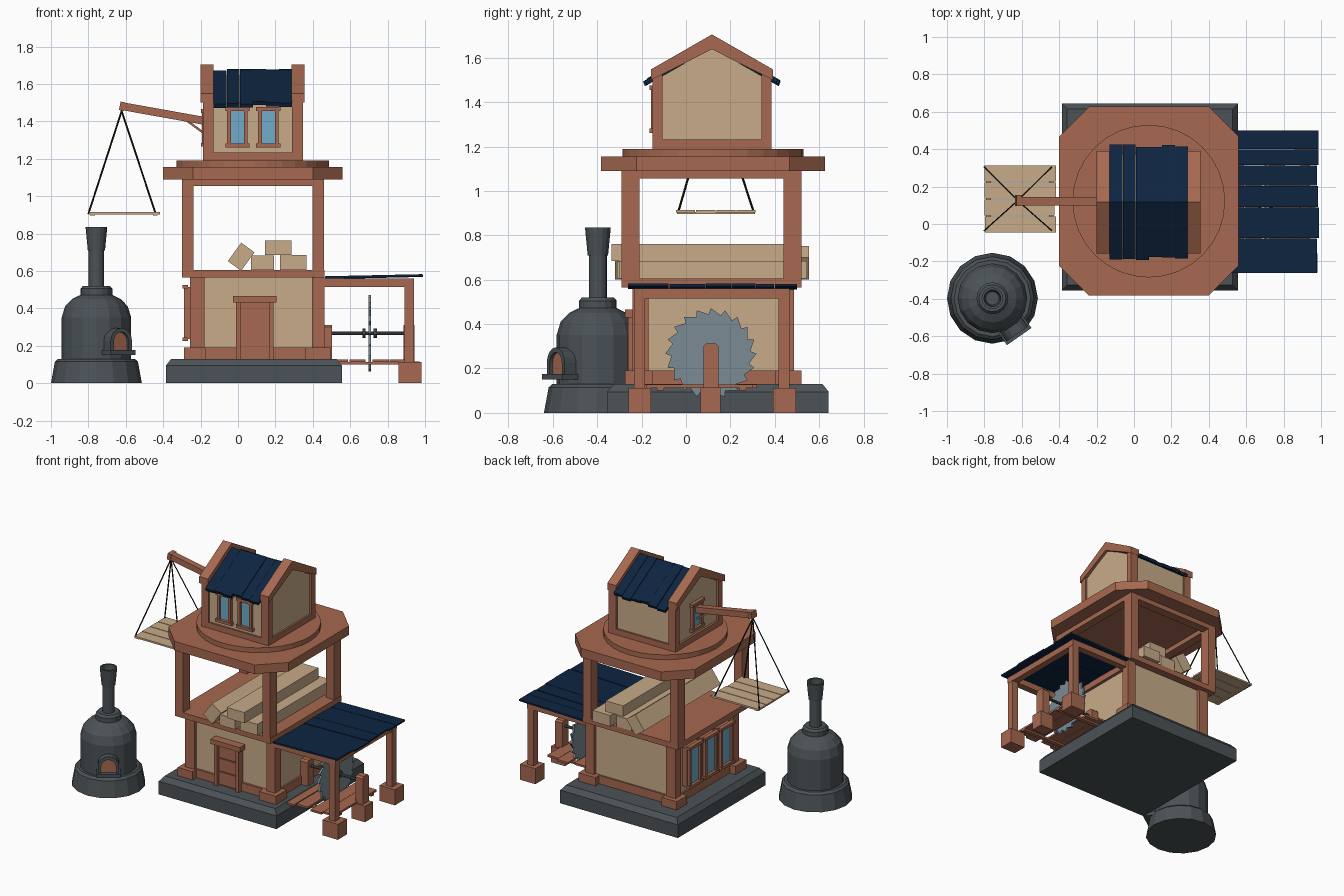
import bpy, bmesh, math, random
from mathutils import Matrix, Vector

random.seed(4)


def mat(name, r, g, b):
    m = bpy.data.materials.new(name)
    m.diffuse_color = (r, g, b, 1)
    return m


WOOD = mat("red brown wood", 0.38, 0.14, 0.08)
TAN = mat("pale timber", 0.58, 0.41, 0.25)
NAVY = mat("navy roof", 0.004, 0.018, 0.051)
STONE = mat("dark grey", 0.07, 0.084, 0.092)
GLASS = mat("blue glass", 0.16, 0.41, 0.60)
STEEL = mat("blade steel", 0.20, 0.26, 0.30)
ROPE = mat("dark rope", 0.017, 0.012, 0.010)


def finish(name, bm, m, mx=None):
    if mx is not None:
        bm.transform(mx)
    bmesh.ops.recalc_face_normals(bm, faces=bm.faces)
    me = bpy.data.meshes.new(name)
    bm.to_mesh(me)
    bm.free()
    me.materials.append(m)
    ob = bpy.data.objects.new(name, me)
    bpy.context.collection.objects.link(ob)
    return ob


def prism(name, pts, axis, c0, c1, m, mx=None):
    """Extrude a 2D outline along x (pts are y,z), y (x,z) or z (x,y)."""
    put = {'x': lambda p, c: (c, p[0], p[1]), 'y': lambda p, c: (p[0], c, p[1]),
           'z': lambda p, c: (p[0], p[1], c)}[axis]
    bm = bmesh.new()
    a = [bm.verts.new(put(p, c0)) for p in pts]
    b = [bm.verts.new(put(p, c1)) for p in pts]
    bm.faces.new(a)
    bm.faces.new(b)
    for i in range(len(pts)):
        j = (i + 1) % len(pts)
        bm.faces.new((a[i], a[j], b[j], b[i]))
    return finish(name, bm, m, mx)


def box(name, x0, x1, y0, y1, z0, z1, m, mx=None):
    return prism(name, [(x0, y0), (x1, y0), (x1, y1), (x0, y1)], 'z', z0, z1, m, mx)


def beam(name, p, q, w, h, m):
    """Bar from p to q, w wide and h high."""
    p, q = Vector(p), Vector(q)
    d = q - p
    rot = d.to_track_quat('X', 'Z').to_matrix().to_4x4()
    return box(name, 0, d.length, -w / 2, w / 2, -h / 2, h / 2, m, Matrix.Translation(p) @ rot)


def lathe(name, prof, n, m, mx):
    bm = bmesh.new()
    rings = [[bm.verts.new((r * math.cos(2 * math.pi * i / n), r * math.sin(2 * math.pi * i / n), z))
              for i in range(n)] for r, z in prof]
    for a, b in zip(rings, rings[1:]):
        for i in range(n):
            j = (i + 1) % n
            bm.faces.new((a[i], a[j], b[j], b[i]))
    bm.faces.new(rings[0])
    bm.faces.new(rings[-1])
    return finish(name, bm, m, mx)


def window(name, mx, w, h):
    """Framed window in local x,z facing -y, centred on the origin."""
    box(name + "_glass", -w / 2, w / 2, -0.004, 0.004, -h / 2, h / 2, GLASS, mx)
    for s in (-1, 1):
        box(name + "_jamb", s * w / 2 - 0.01, s * w / 2 + 0.01, -0.018, 0.005, -h / 2, h / 2, WOOD, mx)
        box(name + "_rail", -w / 2 - 0.02, w / 2 + 0.02, -0.024, 0.005,
            s * h / 2 - 0.01, s * h / 2 + 0.01, WOOD, mx)


T = Matrix.Translation
FACE_LEFT = Matrix.Rotation(-math.pi / 2, 4, 'Z')

# stone base with bevelled top
bx = lambda i: [(-0.385 + i, -0.355 + i), (0.555 - i, -0.355 + i), (0.555 - i, 0.643 - i), (-0.385 + i, 0.643 - i)]
prism("stone_base", bx(0), 'z', 0, 0.095, STONE)
top = prism("stone_base_top", bx(0), 'z', 0.095, 0.13, STONE)
for v in top.data.vertices:
    if v.co.z > 0.12:
        v.co.x += 0.028 if v.co.x < 0 else -0.028
        v.co.y += 0.028 if v.co.y < 0 else -0.028

# ground floor walls, corner posts, feet and sills
box("ground_walls", -0.235, 0.44, -0.215, 0.465, 0.13, 0.565, TAN)
for x0, x1, f0, f1 in ((-0.257, -0.18, -0.29, -0.17), (0.395, 0.462, 0.36, 0.495)):
    for y0, y1, g0, g1 in ((-0.24, -0.17, -0.275, -0.15), (0.425, 0.487, 0.40, 0.52)):
        box("ground_post", x0, x1, y0, y1, 0.13, 0.57, WOOD)
        box("post_foot", f0, f1, g0, g1, 0.13, 0.19, WOOD)
box("wall_sill", -0.245, 0.452, -0.23, 0.477, 0.13, 0.19, WOOD)
box("right_wall_head", 0.43, 0.462, -0.2, 0.45, 0.515, 0.565, WOOD)

# front door
box("door_panel", 0.0, 0.18, -0.235, -0.2, 0.13, 0.44, WOOD)
for i in range(3):
    box("door_board", 0.018, 0.162, -0.243, -0.22, 0.14 + i * 0.096, 0.23 + i * 0.096, WOOD)
for x in (-0.01, 0.165):
    box("door_jamb", x, x + 0.024, -0.262, -0.2, 0.13, 0.43, WOOD)
box("door_lintel", -0.027, 0.207, -0.275, -0.2, 0.43, 0.465, WOOD)

# three ground windows on the left wall
for y in (0.30, 0.12, -0.06):
    box("window_backing", -0.27, -0.23, y - 0.075, y + 0.075, 0.235, 0.515, WOOD)
    window("ground_window", T((-0.272, y, 0.375)) @ FACE_LEFT, 0.12, 0.28)

# open storey
box("storage_floor", -0.30, 0.462, -0.29, 0.52, 0.565, 0.605, WOOD)
for x in (-0.30, 0.397):
    for y in (-0.29, 0.44):
        box("storage_post", x, x + 0.063, y, y + 0.08, 0.6, 1.09, WOOD)
    box("side_head_beam", x, x + 0.063, -0.29, 0.52, 1.055, 1.092, WOOD)
for y in (-0.29, 0.455):
    box("cross_head_beam", -0.30, 0.46, y, y + 0.065, 1.055, 1.092, WOOD)

# stored square logs
box("log_left", 0.07, 0.192, -0.31, 0.52, 0.605, 0.682, TAN)
box("log_right", 0.225, 0.365, -0.30, 0.545, 0.605, 0.685, TAN)
box("log_top", 0.145, 0.285, -0.335, 0.51, 0.685, 0.762, TAN)
box("log_tilted", -0.061, 0.061, -0.32, 0.555, -0.044, 0.044, TAN,
    T((0.017, 0, 0.676)) @ Matrix.Rotation(-math.radians(54), 4, 'Y'))

# octagonal deck and round turntable
x0, x1, y0, y1, c = -0.40, 0.56, -0.383, 0.627, 0.16
prism("octagon_deck", [(x0 + c, y0), (x1 - c, y0), (x1, y0 + c), (x1, y1 - c), (x1 - c, y1),
                       (x0 + c, y1), (x0, y1 - c), (x0, y0 + c)], 'z', 1.09, 1.155, WOOD)
lathe("turntable", [(0.408, 1.15), (0.408, 1.19)], 32, WOOD, T((0.079, 0.122, 0)))

# upper house
CY = 0.117
prism("house_walls", [(-0.138, 1.19), (0.372, 1.19), (0.372, 1.5), (CY, 1.645), (-0.138, 1.5)],
      'x', -0.172, 0.335, TAN)
chevron = [(CY - 0.274, 1.50), (CY - 0.274, 1.548), (CY, 1.705), (CY + 0.274, 1.548),
           (CY + 0.274, 1.50), (CY, 1.638)]
for a, b, p0, p1 in ((-0.20, -0.13, -0.187, -0.13), (0.285, 0.355, 0.288, 0.348)):
    prism("gable_coping", chevron, 'x', a, b, WOOD)
    for y in (-0.15, 0.34):
        box("house_post", p0, p1, y, y + 0.045, 1.19, 1.53, WOOD)
    box("gable_sill", p0, p1, -0.15, 0.385, 1.19, 1.232, WOOD)
for y in (-0.15, 0.36):
    box("long_sill", -0.18, 0.34, y, y + 0.025, 1.19, 1.232, WOOD)
for x in (-0.003, 0.162):
    window("house_window", T((x, -0.14, 1.368)), 0.09, 0.195)
window("gable_window", T((-0.174, 0.135, 1.365)) @ FACE_LEFT, 0.10, 0.18)

# house roof boards, both slopes, slightly uneven
for s in (-1, 1):
    for i in range(6):
        e = 0.312 - random.uniform(0, 0.02)
        k = random.uniform(-0.004, 0.004)
        z = 1.68 - 0.6 * e
        prism("roof_board", [(CY, 1.676 + k), (CY + s * e, z + k), (CY + s * (e - 0.008), z - 0.02 + k),
                             (CY, 1.65 + k)], 'x', -0.13 + i * 0.07, -0.061 + i * 0.07, NAVY)

# crane arm with strut, ring, ropes and hanging platform
beam("crane_arm", (-0.15, 0.122, 1.397), (-0.625, 0.122, 1.482), 0.046, 0.042, WOOD)
beam("crane_strut", (-0.18, 0.122, 1.335), (-0.275, 0.122, 1.405), 0.02, 0.012, WOOD)
beam("arm_tip", (-0.605, 0.125, 1.478), (-0.632, 0.125, 1.483), 0.06, 0.046, WOOD)
beam("tip_hook", (-0.622, 0.125, 1.50), (-0.622, 0.125, 1.44), 0.008, 0.008, ROPE)
for x in (-0.80, -0.44):
    for y in (-0.035, 0.305):
        beam("rope", (-0.622, 0.125, 1.455), (x, y, 0.905), 0.007, 0.007, ROPE)
for i in range(4):
    y = -0.045 + i * 0.091
    box("platform_plank", -0.805 + random.uniform(0, 0.01), -0.415 - random.uniform(0, 0.015),
        y, y + 0.086, 0.903, 0.915, TAN)
for x in (-0.79, -0.455):
    box("platform_batten", x, x + 0.025, -0.04, 0.31, 0.897, 0.905, TAN)

# lean-to saw shed
edges = [-0.262, -0.075, 0.09, 0.205, 0.315, 0.40, 0.502]
for a, b in zip(edges, edges[1:]):
    k, e = random.uniform(-0.003, 0.003), 0.995 - random.uniform(0, 0.02)
    prism("shed_roof_board", [(0.465, 0.556 + k), (e, 0.568 + k), (e, 0.58 + k), (0.465, 0.569 + k)],
          'y', a, b - 0.003, NAVY)
for y in (-0.235, 0.417):
    box("shed_rafter", 0.43, 0.942, y, y + 0.05, 0.515, 0.56, WOOD)
    box("shed_post", 0.89, 0.94, y, y + 0.05, 0.1, 0.52, WOOD)
    box("shed_foot", 0.857, 0.98, y - 0.025, y + 0.078, 0, 0.112, WOOD)
box("shed_outer_beam", 0.89, 0.94, -0.235, 0.467, 0.515, 0.56, WOOD)
box("stand_foot", 0.86, 0.97, 0.065, 0.155, 0, 0.115, WOOD)
for x in (0.445, 0.885):
    prism("axle_stand", [(0.078, 0.11), (0.146, 0.11), (0.146, 0.30), (0.135, 0.312), (0.09, 0.312),
                         (0.078, 0.30)], 'x', x, x + 0.058, WOOD)
for i, x in enumerate((0.50, 0.595, 0.72, 0.81)):
    box("shed_floor_plank", x, x + 0.088, -0.20 + 0.02 * (i % 2), 0.32 - 0.02 * (i % 2), 0.113, 0.127, WOOD)
for y in (-0.13, 0.24):
    box("shed_floor_joist", 0.50, 0.90, y, y + 0.03, 0.10, 0.114, WOOD)

# toothed saw blade, hubs and axle
N = 20
teeth = []
for i in range(N):
    a = 2 * math.pi * i / N
    for r, d in ((0.205, 0.0), (0.178, 0.06)):
        teeth.append((0.112 + r * math.cos(a + d), 0.267 + r * math.sin(a + d)))
prism("saw_blade", teeth, 'x', 0.697, 0.711, STEEL)
TO_X = T((0, 0.112, 0.267)) @ Matrix.Rotation(math.pi / 2, 4, 'Y')
lathe("saw_axle", [(0.01, 0.49), (0.01, 0.90)], 8, STONE, TO_X)
for x in (0.665, 0.725):
    lathe("saw_hub", [(0.026, x), (0.026, x + 0.018)], 10, STONE, TO_X)

# furnace with chimney
FC = T((-0.757, -0.397, 0))
lathe("furnace", [(0.243, 0), (0.222, 0.115), (0.205, 0.13), (0.186, 0.13), (0.186, 0.35), (0.168, 0.41),
                  (0.13, 0.45), (0.085, 0.472), (0.085, 0.505), (0.072, 0.52), (0.041, 0.52), (0.041, 0.71),
                  (0.046, 0.71), (0.058, 0.835), (0.045, 0.835), (0.036, 0.74)], 16, STONE, FC)

# arched furnace door
FD = FC @ Matrix.Rotation(-math.radians(55), 4, 'Z')


def arch(r, spring):
    return [(r * math.cos(math.pi * i / 8), spring + r * math.sin(math.pi * i / 8)) for i in range(9)]


out, inn = arch(0.07, 0.225), arch(0.048, 0.225)
prism("fire_door_frame", [(0.07, 0.16)] + out + [(-0.07, 0.16), (-0.048, 0.16)] + inn[::-1] + [(0.048, 0.16)],
      'x', 0.13, 0.232, STONE, FD)
prism("fire_door", [(0.05, 0.16)] + arch(0.05, 0.225) + [(-0.05, 0.16)], 'x', 0.13, 0.215, WOOD, FD)
box("fire_door_ledge", 0.13, 0.25, -0.08, 0.08, 0.15, 0.176, STONE, FD)
